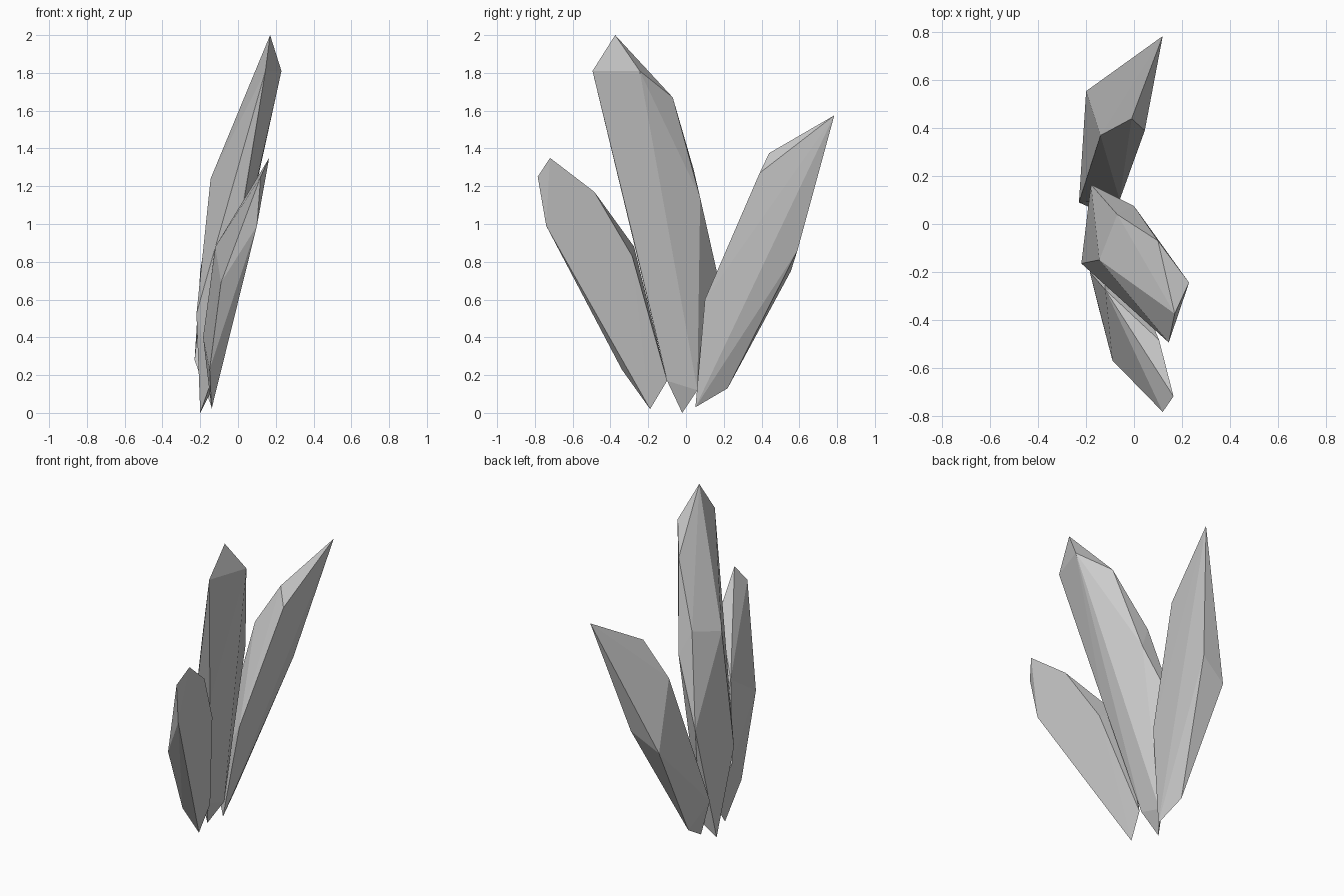
import bpy, bmesh

if "Cube" in bpy.data.objects:
    bpy.data.objects.remove(bpy.data.objects["Cube"])


def shard(name, root, shaft, crown):
    """Flat-faceted crystal: convex skin over root, shaft and crown corners."""
    bm = bmesh.new()
    for p in root + shaft + crown:
        bm.verts.new(p)
    res = bmesh.ops.convex_hull(bm, input=bm.verts)
    loose = [v for v in bm.verts if not v.link_faces]
    bmesh.ops.delete(bm, geom=loose, context='VERTS')
    bmesh.ops.recalc_face_normals(bm, faces=bm.faces)
    mesh = bpy.data.meshes.new(name)
    bm.to_mesh(mesh)
    bm.free()
    ob = bpy.data.objects.new(name, mesh)
    bpy.context.collection.objects.link(ob)
    return ob


# Tall central crystal
shard("central_crystal",
      root=[(-.20, -.02, 0), (-.14, .06, .12), (-.14, -.10, .17)],
      shaft=[(-.22, -.165, .525), (-.18, .165, .74), (0, -.28, .93),
             (0, .075, 1.14), (-.145, -.15, 1.24), (-.07, .04, 1.29)],
      crown=[(.10, -.07, 1.67), (.23, -.245, 1.81), (.145, -.495, 1.81),
             (.17, -.375, 2.0)])

# Short crystal leaning to the front
shard("front_crystal",
      root=[(-.14, -.19, .02), (-.125, -.10, .17), (-.15, -.34, .23)],
      shaft=[(-.185, -.20, .40), (-.05, -.48, .53), (-.09, -.57, .69),
             (.02, -.285, .83), (-.12, -.275, .88)],
      crown=[(.10, -.74, .99), (.105, -.485, 1.17), (.12, -.785, 1.25),
             (.165, -.72, 1.35)])

# Medium crystal leaning to the back
shard("back_crystal",
      root=[(-.14, .05, .03), (-.17, .22, .13), (-.23, .09, .28)],
      shaft=[(-.06, .10, .60), (-.20, .555, .75), (-.027, .59, .86),
             (-.14, .37, 1.14)],
      crown=[(.045, .39, 1.27), (.045, .71, 1.32), (-.01, .44, 1.375),
             (.12, .785, 1.575)])
